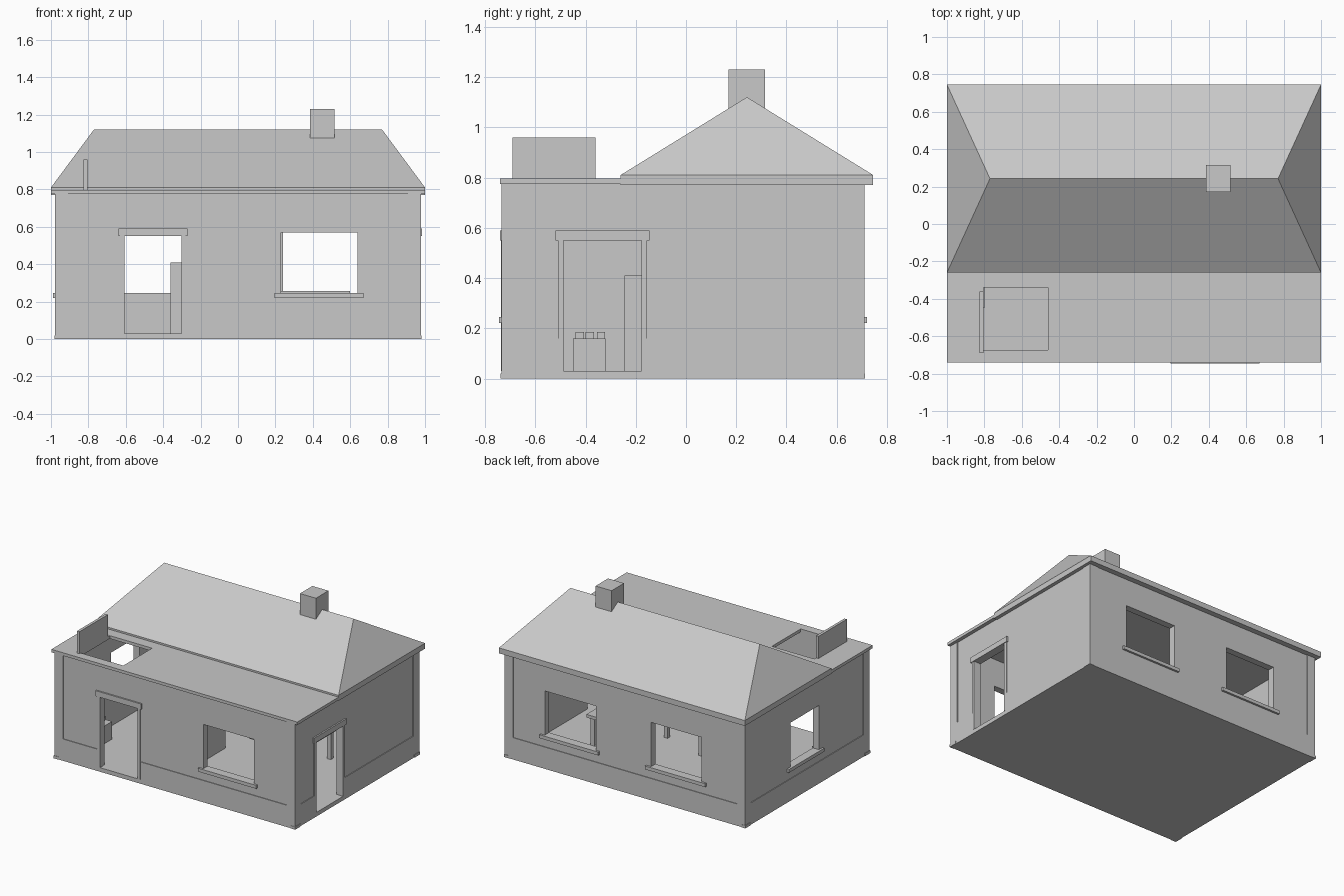
import bpy, bmesh

cube = bpy.data.objects.get("Cube")
if cube:
    bpy.data.objects.remove(cube, do_unlink=True)

grey = bpy.data.materials.new("plain_grey")
grey.use_nodes = True
grey.diffuse_color = (0.58, 0.58, 0.58, 1)
grey.node_tree.nodes["Principled BSDF"].inputs["Base Color"].default_value = grey.diffuse_color


def finish(name, bm):
    bmesh.ops.recalc_face_normals(bm, faces=bm.faces[:])
    mesh = bpy.data.meshes.new(name)
    bm.to_mesh(mesh)
    bm.free()
    mesh.materials.append(grey)
    ob = bpy.data.objects.new(name, mesh)
    bpy.context.scene.collection.objects.link(ob)
    return ob


def box(name, xs, ys, zs):
    bm = bmesh.new()
    for v in bmesh.ops.create_cube(bm, size=1)["verts"]:
        v.co = [r[1] if c > 0 else r[0] for c, r in zip(v.co, (xs, ys, zs))]
    return finish(name, bm)


def cut(ob, *ranges):
    """Subtract a box from the object and keep the baked result."""
    cutter = box("cutter", *ranges)
    cutter.hide_render = True
    mod = ob.modifiers.new("opening", "BOOLEAN")
    mod.operation, mod.solver, mod.object = "DIFFERENCE", "EXACT", cutter
    bpy.context.view_layer.update()
    graph = bpy.context.evaluated_depsgraph_get()
    mesh = bpy.data.meshes.new_from_object(ob.evaluated_get(graph))
    ob.modifiers.clear()
    ob.data = mesh
    bpy.data.objects.remove(cutter, do_unlink=True)


X, FRONT, BACK = 0.978, -0.735, 0.71
WALL, FLOOR, TOP = 0.055, 0.03, 0.78

# House shell, open at the top under the roof
walls = box("walls", (-X, X), (FRONT, BACK), (0, TOP))
cut(walls, (-X + WALL, X - WALL), (FRONT + WALL, BACK - WALL), (FLOOR, 1))

# Shallow panels between the corner piers and above the plinth
D, panel_z = 0.005, (0.16, 0.775)
for y in (FRONT, BACK):
    cut(walls, (-0.91, 0.91), (y - D, y + D), panel_z)
for x in (-X, X):
    cut(walls, (x - D, x + D), (-0.665, 0.64), panel_z)

# Door and window openings
door_z, window_z = (FLOOR, 0.55), (0.245, 0.57)
front_y, back_y = (FRONT - 0.1, FRONT + 0.1), (BACK - 0.1, BACK + 0.1)
right_x, left_x = (-X - 0.1, -X + 0.1), (X - 0.1, X + 0.1)
cut(walls, (-0.61, -0.30), front_y, door_z)
cut(walls, left_x, (-0.49, -0.175), door_z)
cut(walls, (0.23, 0.64), front_y, window_z)
for xs in ((0.24, 0.655), (-0.62, -0.21)):
    cut(walls, xs, back_y, window_z)
cut(walls, right_x, (-0.155, 0.175), window_z)

# Window sills
sill_z = (0.22, 0.245)
box("front_sill", (0.195, 0.67), (FRONT - 0.01, FRONT + 0.04), sill_z)
for i, xs in enumerate(((0.21, 0.69), (-0.66, -0.17))):
    box(f"back_sill_{i + 1}", xs, (BACK - 0.04, BACK + 0.01), sill_z)
box("right_sill", (-X - 0.01, -X + 0.04), (-0.195, 0.215), sill_z)

# Door frames: two jambs and a lintel each
out_y, out_x = (FRONT - 0.001, FRONT + 0.04), (X - 0.04, X + 0.001)
for i, xs in enumerate(((-0.63, -0.608), (-0.302, -0.28))):
    box(f"front_door_jamb_{i + 1}", xs, out_y, door_z)
for i, ys in enumerate(((-0.51, -0.488), (-0.177, -0.155))):
    box(f"side_door_jamb_{i + 1}", out_x, ys, door_z)
box("front_door_lintel", (-0.64, -0.27), (FRONT - 0.006, FRONT + 0.04), (0.55, 0.59))
box("side_door_lintel", (X - 0.04, X + 0.006), (-0.52, -0.145), (0.55, 0.59))

# Feet under the corners
for sx in (-1, 1):
    for y, side in ((FRONT, 1), (BACK, -1)):
        box("corner_foot", sorted((sx * 0.945, sx * 0.982)),
            sorted((y - side * 0.003, y + side * 0.06)), (0, 0.02))

# Flat front roof with an open hatch and its raised lid
flat = box("flat_roof", (-1, 1), (-0.74, -0.25), (0.775, 0.797))
cut(flat, (-0.805, -0.46), (-0.675, -0.34), (0.7, 0.9))
box("hatch_lid", (-0.825, -0.805), (-0.69, -0.36), (0.79, 0.96))

# Hipped roof with a square eave
bm = bmesh.new()
rings = [[bm.verts.new((x, y, z)) for x, y in
          ((-1, -0.26), (1, -0.26), (1, 0.745), (-1, 0.745))] for z in (0.77, 0.81)]
ridge = [bm.verts.new((x, 0.2425, 1.12)) for x in (-0.77, 0.77)]
low, eave = rings
bm.faces.new(low)
for i in range(4):
    j = (i + 1) % 4
    bm.faces.new((low[i], low[j], eave[j], eave[i]))
bm.faces.new((eave[0], eave[1], ridge[1], ridge[0]))
bm.faces.new((eave[2], eave[3], ridge[0], ridge[1]))
bm.faces.new((eave[1], eave[2], ridge[1]))
bm.faces.new((eave[3], eave[0], ridge[0]))
finish("hip_roof", bm)

# Chimney
box("chimney", (0.385, 0.515), (0.17, 0.315), (1.04, 1.23))

# Furniture: cabinet, low table, and a small chest with three jars
box("cabinet", (-0.36, -0.1), (-0.245, 0.0), (FLOOR, 0.41))
box("table_top", (0.2, 0.6), (-0.15, 0.3), (0.235, 0.258))
for x in (0.22, 0.55):
    for y in (-0.13, 0.25):
        box("table_leg", (x, x + 0.03), (y, y + 0.03), (FLOOR, 0.235))
box("chest", (-0.92, -0.8), (-0.45, -0.32), (FLOOR, 0.16))
for y in (-0.44, -0.4, -0.355):
    box("jar", (-0.88, -0.85), (y, y + 0.033), (0.16, 0.185))
